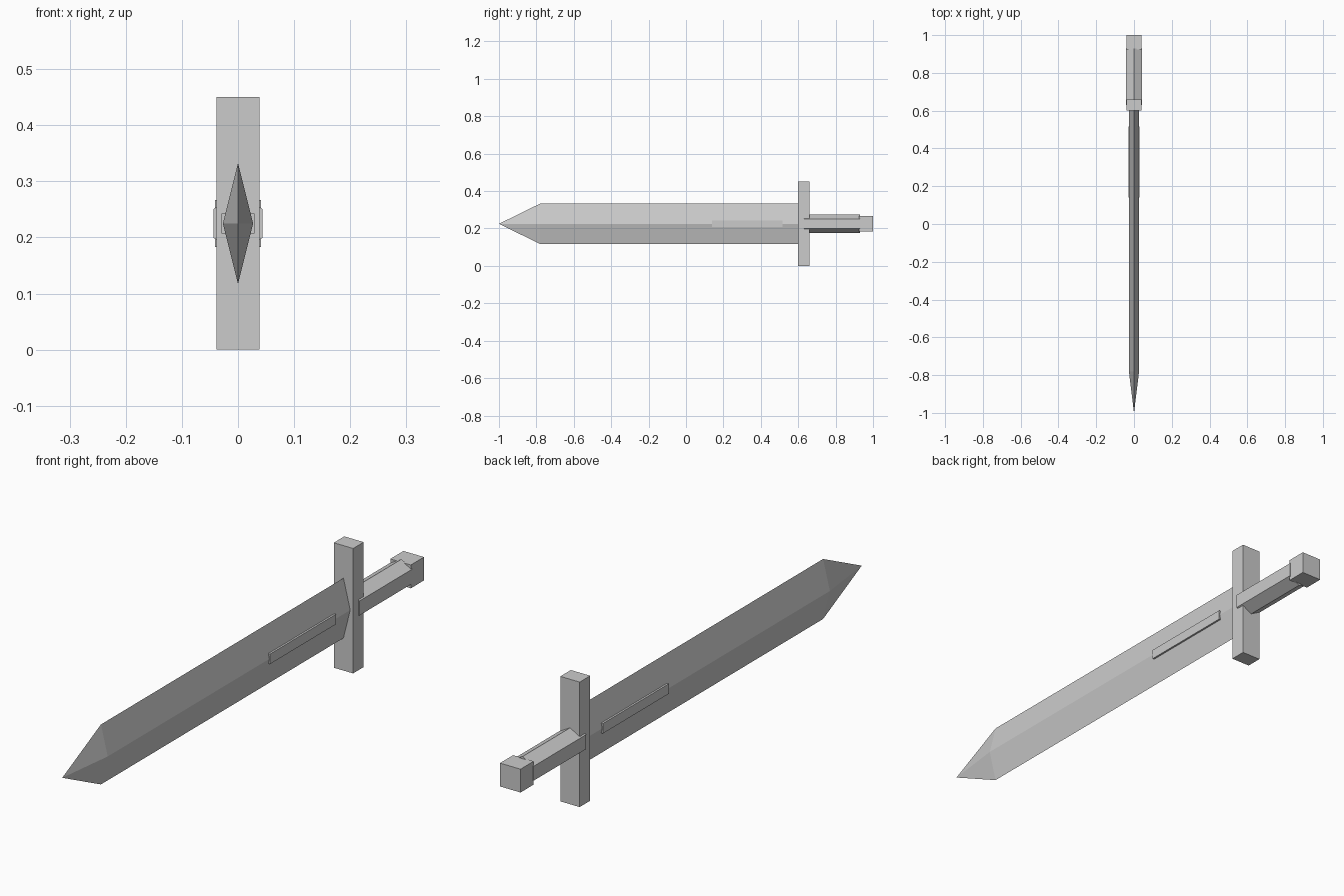
import bpy

if "Cube" in bpy.data.objects:
    bpy.data.objects.remove(bpy.data.objects["Cube"])

MID = 0.225  # height of the long axis

steel = bpy.data.materials.new("grey steel")
steel.diffuse_color = (0.6, 0.6, 0.6, 1)
steel.use_nodes = True
steel.node_tree.nodes["Principled BSDF"].inputs["Base Color"].default_value = steel.diffuse_color


def make(name, verts, faces):
    mesh = bpy.data.meshes.new(name)
    mesh.from_pydata(verts, [], faces)
    mesh.materials.append(steel)
    obj = bpy.data.objects.new(name, mesh)
    bpy.context.collection.objects.link(obj)
    return obj


def prism(name, profile, y0, y1, tip=None):
    """Extrude an x/z outline (counter-clockwise seen from the front) along y,
    closing the front with a flat cap or a pointed tip."""
    n = len(profile)
    verts = [(x, y, MID + z) for y in (y0, y1) for x, z in profile]
    faces = [(i, i + n, (i + 1) % n + n, (i + 1) % n) for i in range(n)]
    faces.append(tuple(range(2 * n - 1, n - 1, -1)))
    if tip is None:
        faces.append(tuple(range(n)))
    else:
        verts.append((0, tip, MID))
        faces += [(i, (i + 1) % n, 2 * n) for i in range(n)]
    return make(name, verts, faces)


def box(name, hx, hz, y0, y1):
    return prism(name, [(-hx, -hz), (hx, -hz), (hx, hz), (-hx, hz)], y0, y1)


# Diamond-section blade with a pointed end
prism("blade", [(0, -0.108), (0.027, 0), (0, 0.108), (-0.027, 0)],
      -0.78, 0.61, tip=-1.0)

# Raised rib showing on both sides of the blade
box("blade_rib", 0.0295, 0.018, 0.14, 0.515)

# Upright crossguard
box("crossguard", 0.0385, 0.225, 0.60, 0.66)

# Six-sided grip with ridges above and below
prism("grip", [(0, -0.05), (0.0435, -0.026), (0.0435, 0.026),
               (0, 0.05), (-0.0435, 0.026), (-0.0435, -0.026)], 0.63, 0.93)

# Square pommel
box("pommel", 0.041, 0.042, 0.925, 1.0)
